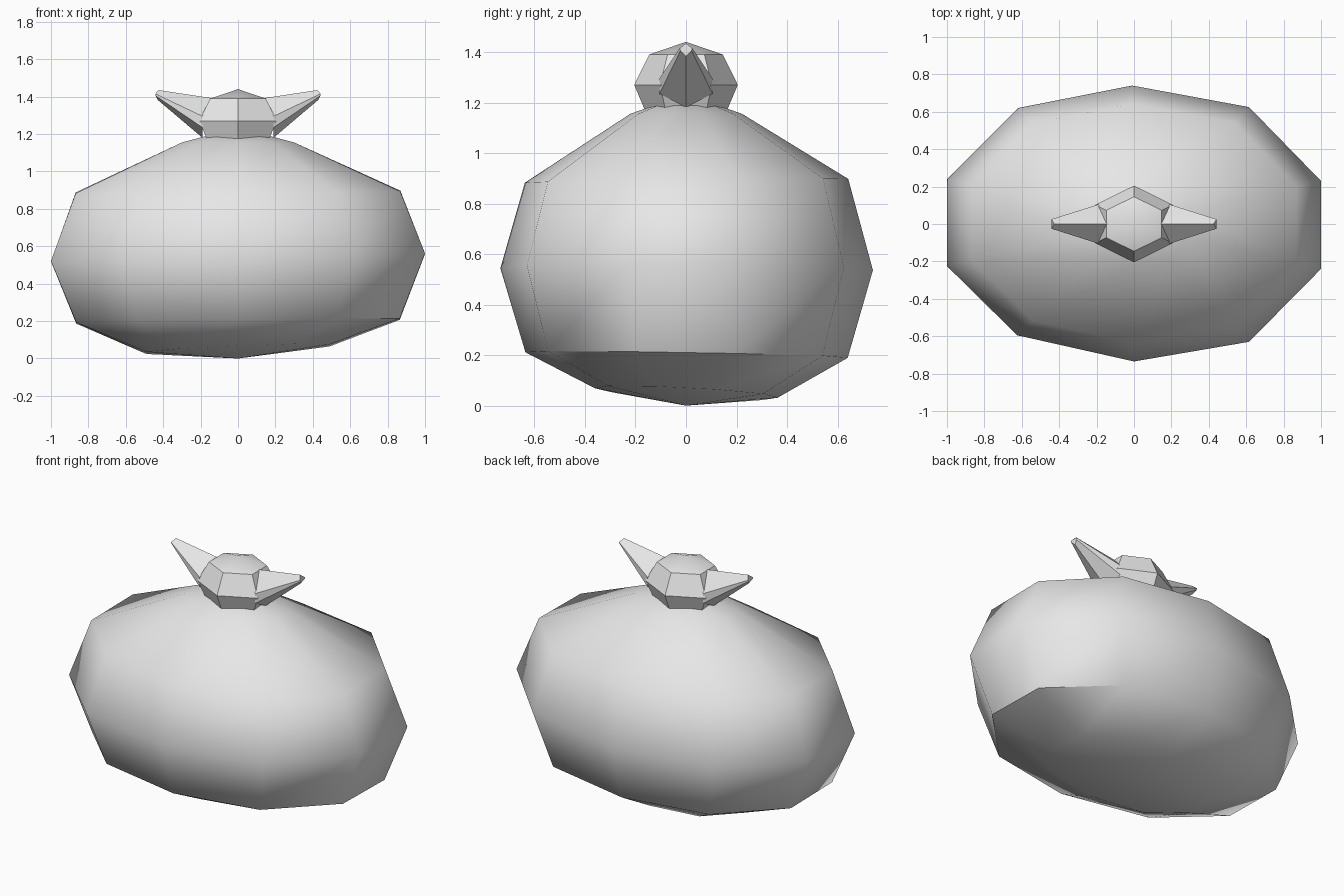
import bpy, bmesh, math

if "Cube" in bpy.data.objects:
    bpy.data.objects.remove(bpy.data.objects["Cube"])

cloth = bpy.data.materials.new("light grey cloth")
cloth.diffuse_color = (0.8, 0.8, 0.8, 1)
cloth.use_nodes = True
cloth.node_tree.nodes["Principled BSDF"].inputs["Base Color"].default_value = cloth.diffuse_color


def loft(name, rings, bottom, top, angle, sharp=None):
    """Skin a stack of equal rings; each end closes to a point or flat (None)."""
    bm = bmesh.new()
    loops = [[bm.verts.new(p) for p in r] for r in rings]
    n = len(loops[0])
    for a, b in zip(loops, loops[1:]):
        for i in range(n):
            j = (i + 1) % n
            bm.faces.new((a[i], a[j], b[j], b[i]))
    for loop, tip in ((loops[0], bottom), (loops[-1], top)):
        if tip is None:
            bm.faces.new(loop)
        else:
            v = bm.verts.new(tip)
            for i in range(n):
                bm.faces.new((loop[i], loop[(i + 1) % n], v))
    bmesh.ops.recalc_face_normals(bm, faces=bm.faces)
    for f in bm.faces:
        f.smooth = angle > 0
    for e in bm.edges:
        hard = e.calc_face_angle(0) > math.radians(angle)
        e.smooth = not (hard or (sharp and sharp(e)))
    me = bpy.data.meshes.new(name)
    bm.to_mesh(me)
    bm.free()
    me.materials.append(cloth)
    ob = bpy.data.objects.new(name, me)
    bpy.context.collection.objects.link(ob)
    return ob


# Sack body: ten-sided oval outline, stacked by (scale, height, tilt x, tilt y)
outline = [(1, -.24), (1, .23), (.615, .625), (-.01, .74), (-.62, .62),
           (-1, .24), (-1, -.225), (-.625, -.595), (0, -.735), (.615, -.63)]
levels = [(.49, .05, .02, -.025), (.865, .20, .01, -.015), (1, .54, .02, -.005),
          (.868, .89, .005, .01), (.30, 1.155, 0, 0), (.13, 1.20, 0, 0)]
rings = [[(x * s, y * s, z + tx * x + ty * y) for x, y in outline]
         for s, z, tx, ty in levels]


def base_crease(e):
    # Hard fold along the lower edge on the right side
    return all(.12 < v.co.z < .3 and v.co.x > .5 for v in e.verts)


loft("sack_body", rings, (0, 0, 0), (0, 0, 1.21), 48, base_crease)

# Six-sided knot
knot = []
for r, z in ((.165, 1.175), (.205, 1.27), (.146, 1.39)):
    knot.append([(1.17 * r * math.sin(k * math.pi / 3), r * math.cos(k * math.pi / 3), z)
                 for k in range(6)])
loft("knot", knot, None, (0, 0, 1.44), 40)

# Tapering cloth ends of the knot, one each side
for side, s in (("right", 1), ("left", -1)):
    base = [(s * .14, 0, 1.392), (s * .19, .105, 1.295), (s * .19, .105, 1.235),
            (s * .19, 0, 1.18), (s * .19, -.105, 1.235), (s * .19, -.105, 1.295)]
    tip = [(s * .425, 0, 1.435), (s * .442, .025, 1.415), (s * .441, .022, 1.405),
           (s * .43, 0, 1.383), (s * .441, -.022, 1.405), (s * .442, -.025, 1.415)]
    loft("knot_end_" + side, [base, tip], None, None, 0)
